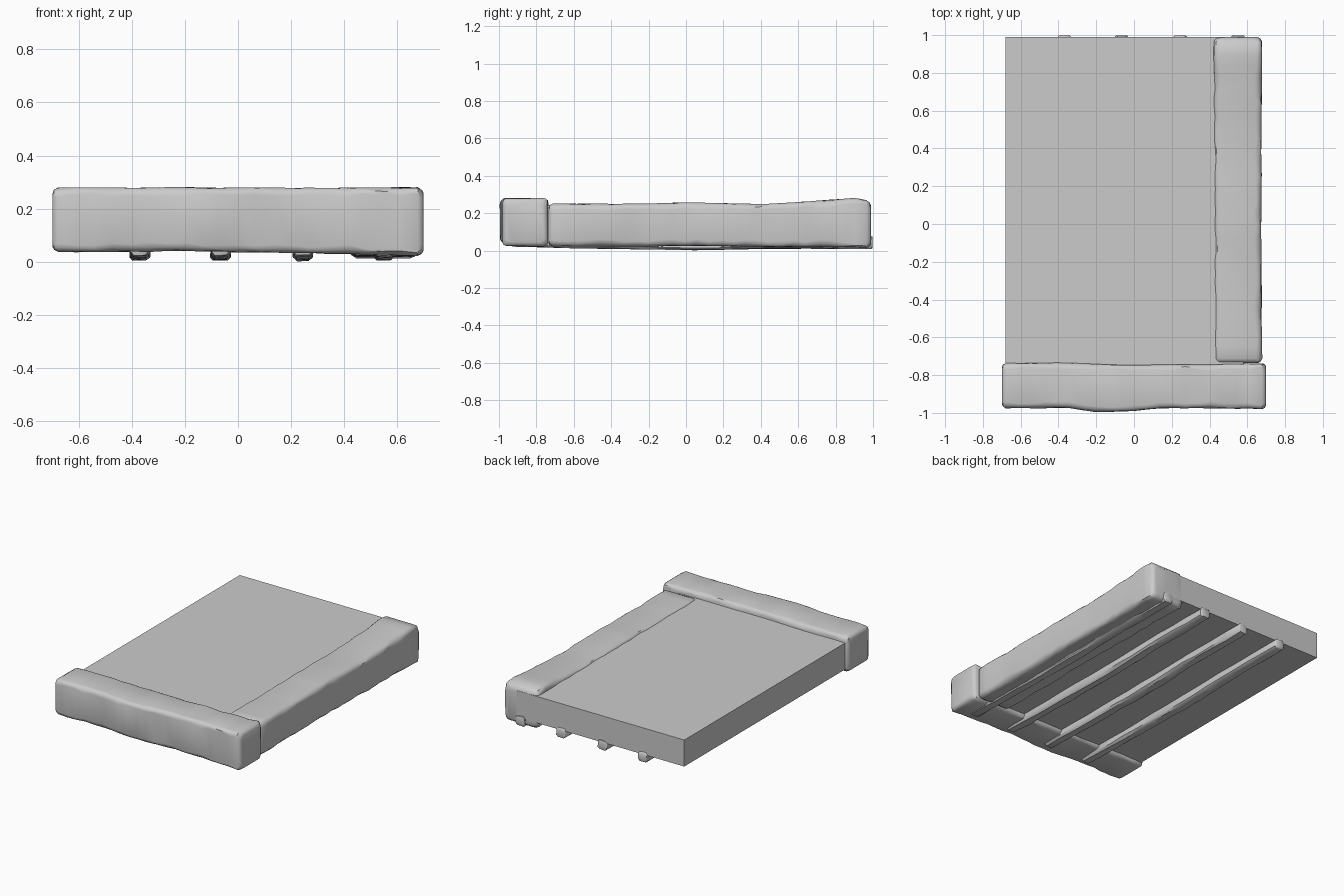
import bpy, bmesh, math, random

if "Cube" in bpy.data.objects:
    bpy.data.objects.remove(bpy.data.objects["Cube"])

rng = random.Random(7)


def section(lo, hi, zlo, zhi, r, steps):
    """Rounded rectangle as (side, z) points."""
    pts = []
    for cx, cz, a0 in ((hi - r, zhi - r, 0), (lo + r, zhi - r, 90),
                       (lo + r, zlo + r, 180), (hi - r, zlo + r, 270)):
        for k in range(steps + 1):
            a = math.radians(a0 + 90 * k / steps)
            pts.append((cx + r * math.cos(a), cz + r * math.sin(a)))
    return pts


def sample(stations, t):
    for a, b in zip(stations, stations[1:]):
        if t <= b[0]:
            break
    f = min(max((t - a[0]) / (b[0] - a[0]), 0), 1)
    return [p + (q - p) * f for p, q in zip(a[1:], b[1:])]


def loft(name, axis, stations, count, r, steps, jitter, cap):
    """Hewn bar: stations are (t, side_lo, side_hi, z_lo, z_hi) along an axis."""
    t0, t1 = stations[0][0], stations[-1][0]
    ts = [t0, t0 + cap * 0.3, t0 + cap]
    ts += [t0 + cap + (t1 - t0 - 2 * cap) * i / count for i in range(1, count)]
    ts += [t1 - cap, t1 - cap * 0.3, t1]
    shrink = {0: cap, 1: cap * 0.35, len(ts) - 2: cap * 0.35, len(ts) - 1: cap}
    bm = bmesh.new()
    rings = []
    for i, t in enumerate(ts):
        lo, hi, zl, zh = sample(stations, t)
        s = shrink.get(i, 0)
        rr = r * (1 + rng.uniform(-0.25, 0.25))
        ring = []
        for u, z in section(lo + s, hi - s, zl + s, zh - s, rr, steps):
            u += rng.uniform(-jitter, jitter)
            z += rng.uniform(-jitter, jitter)
            ring.append(bm.verts.new((t, u, z) if axis == 'x' else (u, t, z)))
        rings.append(ring)
    n = len(rings[0])
    for a, b in zip(rings, rings[1:]):
        for k in range(n):
            bm.faces.new((a[k], a[(k + 1) % n], b[(k + 1) % n], b[k]))
    bm.faces.new(rings[0])
    bm.faces.new(rings[-1])
    bmesh.ops.recalc_face_normals(bm, faces=bm.faces)
    me = bpy.data.meshes.new(name)
    bm.to_mesh(me)
    bm.free()
    ob = bpy.data.objects.new(name, me)
    bpy.context.collection.objects.link(ob)
    bpy.ops.object.select_all(action='DESELECT')
    ob.select_set(True)
    bpy.context.view_layer.objects.active = ob
    bpy.ops.object.shade_smooth_by_angle(angle=math.radians(40))
    return ob


# Flat floor slab
bpy.ops.mesh.primitive_cube_add(size=1, location=(-0.05, 0.105, 0.15))
slab = bpy.context.object
slab.name = "floor_slab"
slab.scale = (1.26, 1.77, 0.18)

# Front edge beam, slightly bowed forward and sagging to the right
loft("front_beam", 'x', [
    (-0.70, -0.975, -0.737, 0.037, 0.279),
    (-0.35, -0.973, -0.735, 0.037, 0.279),
    (-0.22, -0.995, -0.742, 0.042, 0.279),
    (0.00, -0.99, -0.745, 0.036, 0.279),
    (0.15, -0.975, -0.744, 0.033, 0.279),
    (0.40, -0.975, -0.744, 0.03, 0.279),
    (0.70, -0.98, -0.737, 0.022, 0.279)], 20, 0.028, 3, 0.002, 0.022)

# Right edge beam, rising at the back
loft("side_beam", 'y', [
    (-0.737, 0.424, 0.679, 0.022, 0.25),
    (-0.20, 0.422, 0.674, 0.022, 0.25),
    (0.00, 0.426, 0.674, 0.024, 0.257),
    (0.45, 0.420, 0.675, 0.02, 0.249),
    (0.70, 0.424, 0.676, 0.018, 0.265),
    (0.93, 0.422, 0.677, 0.015, 0.282),
    (0.99, 0.422, 0.677, 0.012, 0.262)], 26, 0.032, 3, 0.002, 0.025)

# Support slats underneath
for i, x in enumerate((-0.37, -0.065, 0.245, 0.55)):
    w = 0.035
    loft(f"support_slat_{i + 1}", 'y', [
        (-0.92, x - w, x + w, 0.022, 0.075),
        (-0.60, x - w, x + w, 0.014, 0.075),
        (0.05, x - w - 0.004, x + w, 0.004, 0.075),
        (0.50, x - w, x + w + 0.004, 0.012, 0.075),
        (0.998, x - w, x + w, 0.01, 0.075)], 14, 0.012, 1, 0.003, 0.008)
